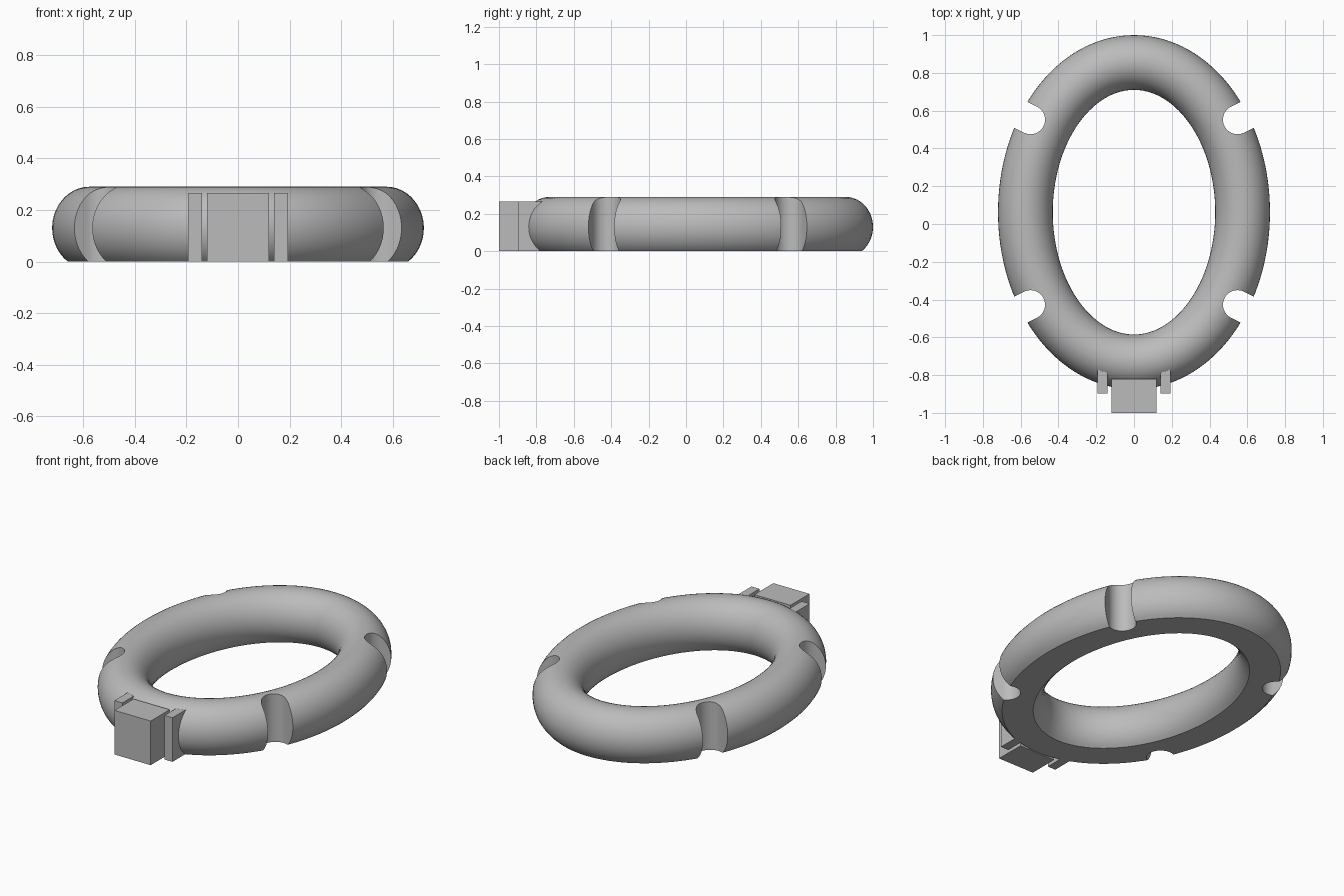
import bpy
import bmesh
from math import sin, cos, pi, asin, atan2, hypot
from mathutils import Vector

if "Cube" in bpy.data.objects:
    bpy.data.objects.remove(bpy.data.objects["Cube"], do_unlink=True)

# Single plain grey
GREY = (0.5, 0.5, 0.5, 1)
grey = bpy.data.materials.new("plain_grey")
grey.use_nodes = True
grey.diffuse_color = GREY
grey.node_tree.nodes["Principled BSDF"].inputs["Base Color"].default_value = GREY

CY = 0.0625                   # ring centre in y
A, B = 0.575, 0.7925          # centre-line half axes
RW, RH, H = 0.145, 0.16, 0.13  # tube half width, half height, centre height


def make_object(name, bm):
    bmesh.ops.recalc_face_normals(bm, faces=bm.faces[:])
    mesh = bpy.data.meshes.new(name)
    bm.to_mesh(mesh)
    bm.free()
    mesh.materials.append(grey)
    obj = bpy.data.objects.new(name, mesh)
    bpy.context.collection.objects.link(obj)
    return obj


def box(name, x0, x1, y0, y1, z1):
    bm = bmesh.new()
    bmesh.ops.create_cube(bm, size=1)
    for v in bm.verts:
        v.co = ((x0 + x1) / 2 + v.co.x * (x1 - x0),
                (y0 + y1) / 2 + v.co.y * (y1 - y0),
                (v.co.z + 0.5) * z1)
    return make_object(name, bm)


def ring_body(segments=128, steps=36):
    """Oval tube whose round section is cut flat at the ground."""
    start = -asin(H / RH)
    section = []
    for i in range(steps + 1):
        t = start + (pi - 2 * start) * i / steps
        section.append((RW * cos(t), H + RH * sin(t)))
    bm = bmesh.new()
    loops = []
    for s in range(segments):
        t = 2 * pi * s / segments
        centre = Vector((A * cos(t), CY + B * sin(t), 0))
        normal = Vector((cos(t) / A, sin(t) / B, 0)).normalized()
        loops.append([bm.verts.new(centre + normal * w + Vector((0, 0, z)))
                      for w, z in section])
    n = len(section)
    for s in range(segments):
        a, b = loops[s], loops[(s + 1) % segments]
        for i in range(n):
            j = (i + 1) % n
            bm.faces.new((a[i], b[i], b[j], a[j]))
    return make_object("oval_ring", bm)


def notch_cutter(sx, sy, r=0.077, steps=24):
    """Upright slot with a rounded inner end, opening outwards."""
    out = Vector((0.894, 0.447))
    side = Vector((-0.447, 0.894))
    centre = Vector((0.548, 0.49))
    outline = [centre + side * r * cos(pi * i / steps) - out * r * sin(pi * i / steps)
               for i in range(steps + 1)]
    outline += [centre - side * r + out * 0.4, centre + side * r + out * 0.4]
    bm = bmesh.new()
    face = bm.faces.new([bm.verts.new((p.x * sx, CY + p.y * sy, -0.1)) for p in outline])
    top = bmesh.ops.extrude_face_region(bm, geom=[face])["geom"]
    bmesh.ops.translate(bm, vec=(0, 0, 0.6),
                        verts=[g for g in top if isinstance(g, bmesh.types.BMVert)])
    cutter = make_object("notch_cutter", bm)
    cutter.hide_render = True
    return cutter


# Ring with four notches
ring = ring_body()
bpy.context.view_layer.objects.active = ring
for sx in (-1, 1):
    for sy in (-1, 1):
        cutter = notch_cutter(sx, sy)
        mod = ring.modifiers.new("notch", 'BOOLEAN')
        mod.operation = 'DIFFERENCE'
        mod.solver = 'EXACT'
        mod.object = cutter
        bpy.ops.object.modifier_apply(modifier=mod.name)
        bpy.data.objects.remove(cutter, do_unlink=True)

bpy.ops.object.select_all(action='DESELECT')
ring.select_set(True)
bpy.ops.object.shade_smooth_by_angle(angle=pi / 6)

# Front block and its two flanking tabs
box("front_block", -0.12, 0.12, -1.0, -0.82, 0.265)
for label, s in (("left", 1), ("right", -1)):
    x0, x1 = sorted((s * 0.14, s * 0.193))
    box(label + "_tab", x0, x1, -0.897, -0.765, 0.265)
